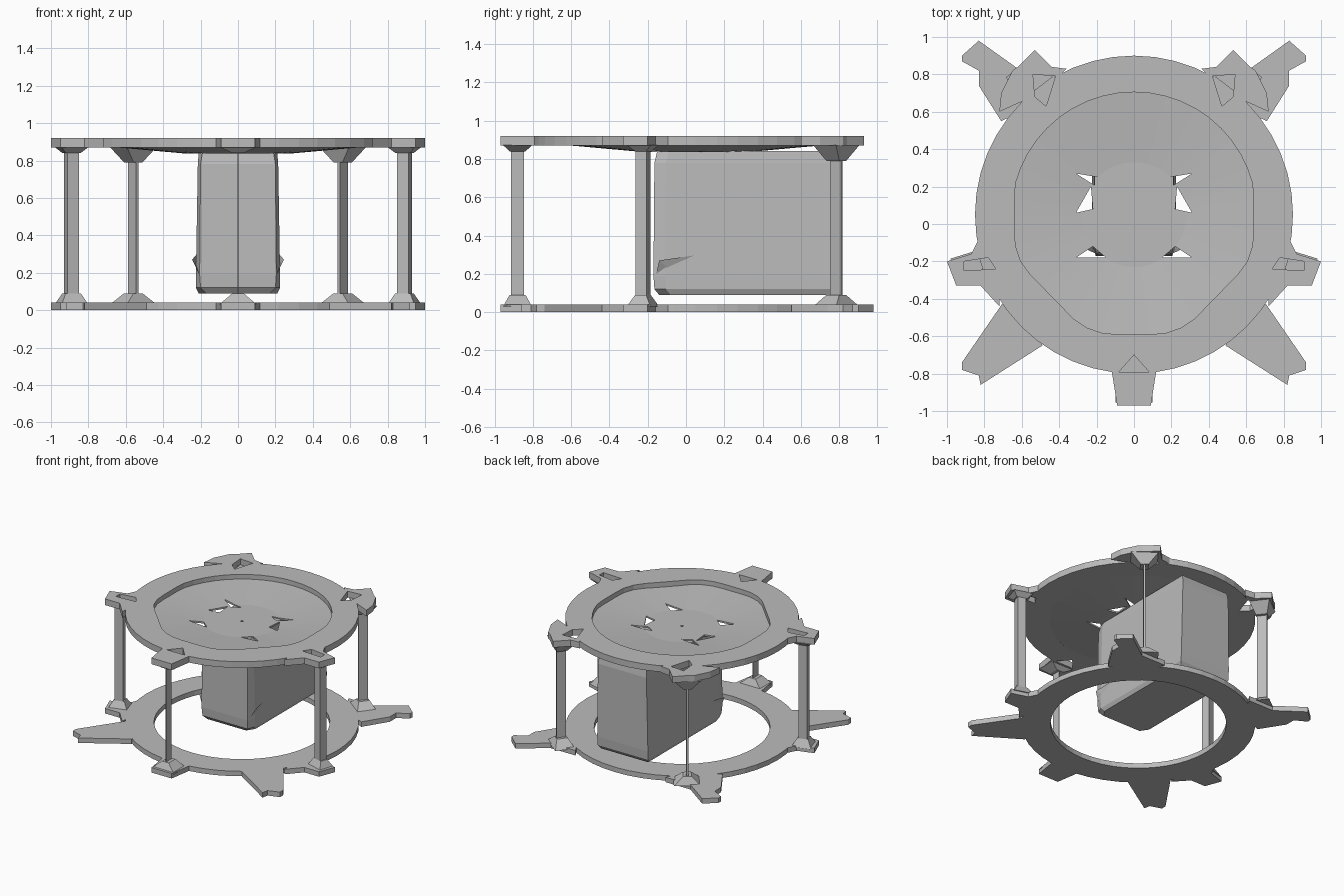
import bpy, bmesh, math
from mathutils import Vector

cube = bpy.data.objects.get("Cube")
if cube:
    bpy.data.objects.remove(cube)

grey = bpy.data.materials.new("plain grey")
grey.use_nodes = True
COLOUR = (0.5, 0.5, 0.5, 1)
grey.diffuse_color = COLOUR
grey.node_tree.nodes["Principled BSDF"].inputs["Base Color"].default_value = COLOUR

CY = 0.05                 # ring centre in y
LOW, HIGH = (0, 0.04), (0.87, 0.92)
SIDES = ((1, "left"), (-1, "right"))


def finish(name, bm):
    bmesh.ops.recalc_face_normals(bm, faces=bm.faces)
    mesh = bpy.data.meshes.new(name)
    bm.to_mesh(mesh)
    bm.free()
    mesh.materials.append(grey)
    ob = bpy.data.objects.new(name, mesh)
    bpy.context.collection.objects.link(ob)
    return ob


def add_loft(bm, sections):
    """Closed solid through (z, outline) sections of equal point count."""
    loops = [[bm.verts.new((x, y, z)) for x, y in pts] for z, pts in sections]
    n = len(loops[0])
    for a, b in zip(loops, loops[1:]):
        for i in range(n):
            j = (i + 1) % n
            bm.faces.new((a[i], a[j], b[j], b[i]))
    bm.faces.new(loops[0])
    bm.faces.new(loops[-1])


def loft(name, *sections):
    bm = bmesh.new()
    add_loft(bm, sections)
    return finish(name, bm)


def flip(pts, s):
    return [(s * x, y) for x, y in pts]


def lathe(name, profile_at, n=48):
    """Sweep a closed profile around the ring centre; profile depends on angle."""
    bm = bmesh.new()
    loops = []
    for i in range(n):
        a = 2 * math.pi * i / n
        loops.append([bm.verts.new((r * math.cos(a), CY + r * math.sin(a), z))
                      for r, z in profile_at(a)])
    for i in range(n):
        p, q = loops[i], loops[(i + 1) % n]
        for k in range(len(p)):
            m = (k + 1) % len(p)
            bm.faces.new((p[k], p[m], q[m], q[k]))
    return finish(name, bm)


def inner_radius(a):
    """Round opening with flattened sides, front and front diagonals."""
    c, s = abs(math.cos(a)), math.sin(a)
    r = min(0.655, 0.64 / max(c, 0.01))
    if s < 0:
        r = min(r, 0.64 / max(-s, 0.01), 0.62 / (0.716 * c - 0.698 * s))
    return r


def ring_profile(zs, inner):
    return lambda a: [(inner(a), zs[0]), (0.85, zs[0]), (0.85, zs[1]), (inner(a), zs[1])]


# Rings
loft_parts = []
lower_ring = lathe("lower_ring", ring_profile(LOW, lambda a: 0.64))
loft_parts.append(lathe("upper_ring", ring_profile(HIGH, inner_radius)))

# Mounting tabs and lower prongs
front_tab = [(-.12, -.78), (-.09, -.97), (.09, -.97), (.12, -.78), (0, -.68)]
side_tab = [(.82, -.06), (.87, -.16), (1, -.2), (.95, -.33), (.82, -.33), (.72, -.44), (.72, -.2)]
back_tab = [(.36, .83), (.44, .84), (.53, .93), (.62, .84), (.65, .82), (.71, .7), (.72, .6), (.5, .7)]
front_prong = [(.48, -.63), (.82, -.86), (.83, -.81), (.92, -.78), (.92, -.74), (.7, -.42), (.55, -.45)]
front_prong[0] = (.49, -.65)
back_prong = [(.4, .83), (.62, .83), (.83, .98), (.92, .9), (.92, .87), (.83, .82),
              (.83, .74), (.71, .55), (.5, .65)]

for level, (z0, z1) in (("lower", LOW), ("upper", HIGH)):
    tabs = [loft(f"{level}_front_tab", (z0, front_tab), (z1, front_tab))]
    for s, side in SIDES:
        for part, pts in (("side_tab", side_tab), ("back_tab", back_tab)):
            if level == "lower" and part == "back_tab":
                continue
            p = flip(pts, s)
            tabs.append(loft(f"{level}_{side}_{part}", (z0, p), (z1, p)))
    if level == "upper":
        loft_parts += tabs
for s, side in SIDES:
    for part, pts in (("front_prong", front_prong), ("back_prong", back_prong)):
        p = flip(pts, s)
        loft(f"{side}_{part}", (LOW[0], p), (LOW[1], p))

# Pockets through the upper tabs
side_hole = [(.74, -.24), (.78, -.18), (.91, -.2), (.91, -.25)]
back_hole = [(.42, .79), (.54, .8), (.53, .68), (.47, .63)]
front_hole = [(0, -.70), (-.08, -.79), (.08, -.79)]
bm = bmesh.new()
for s, _ in SIDES:
    for hole in (side_hole, back_hole):
        add_loft(bm, [(0.8, flip(hole, s)), (1, flip(hole, s))])
add_loft(bm, [(0.8, front_hole), (1, front_hole)])
pocket_cutter = finish("pocket_cutter", bm)

# Shallow dish under the upper opening
dish = lathe("dish", lambda a: [(0.01, .837), (.28, .837), (.67, .872),
                                (.67, .884), (.28, .85), (0.01, .85)])
tears = [[(.13, .24), (.31, .27), (.2, .2)],
         [(.23, .2), (.31, .06), (.22, .08)],
         [(.22, -.12), (.31, -.18), (.15, -.18)]]
bm = bmesh.new()
for s, _ in SIDES:
    for t in tears:
        add_loft(bm, [(0.8, flip(t, s)), (1, flip(t, s))])
tear_cutter = finish("tear_cutter", bm)


def cut(ob, cutter):
    mod = ob.modifiers.new("cut", "BOOLEAN")
    mod.operation = "DIFFERENCE"
    mod.solver = "EXACT"
    mod.object = cutter


for ob in loft_parts:
    cut(ob, pocket_cutter)
cut(dish, tear_cutter)
for cutter in (pocket_cutter, tear_cutter):
    cutter.hide_render = True
    cutter.hide_viewport = True
    cutter.display_type = "WIRE"


# Posts with flared feet and heads
def rect(x, y, radial, across):
    d = Vector((x, y - CY)).normalized()
    t = Vector((-d.y, d.x))
    c = Vector((x, y))
    return [tuple(c + d * radial * i + t * across * j)
            for i, j in ((1, 1), (-1, 1), (-1, -1), (1, -1))]


def post(name, x, y, radial, across, flare, head):
    shaft = rect(x, y, radial, across)
    wide = rect(x, y, 0.075, flare)
    neck = rect(x, y, 0.042, max(across, 0.03))
    loft(name + "_post", (0.03, shaft), (0.88, shaft))
    loft(name + "_foot", (0.03, wide), (0.09, neck))
    loft(name + "_head", (head, neck), (0.872, wide))


post("front", 0, -.88, .033, .004, .1, .84)
for s, side in SIDES:
    post(side + "_side", s * .89, -.225, .033, .03, .065, .84)
    post(side + "_back", s * .56, .785, .036, .008, .1, .79)


# Central box body
def outline(w_front, w_back, y_front, y_back):
    half = [(w_front, y_front), (w_back, y_front + .06), (w_back, y_back)]
    return half + flip(half[::-1], -1)


loft("central_body",
     (.09, outline(.17, .21, -.14, .78)),
     (.12, outline(.2, .225, -.165, .8)),
     (.19, outline(.205, .225, -.17, .805)),
     (.78, outline(.2, .215, -.165, .81)),
     (.842, outline(.19, .21, -.15, .8)))

# Small creased fins low on the body sides
for s, side in SIDES:
    bm = bmesh.new()
    v = [bm.verts.new((s * x, y, z)) for x, y, z in
         ((.2, -.16, .18), (.22, .07, .3), (.245, -.14, .27), (.2, -.05, .19))]
    for tri in ((0, 1, 2), (0, 2, 3), (2, 1, 3), (0, 3, 1)):
        bm.faces.new([v[i] for i in tri])
    finish(side + "_body_fin", bm)
